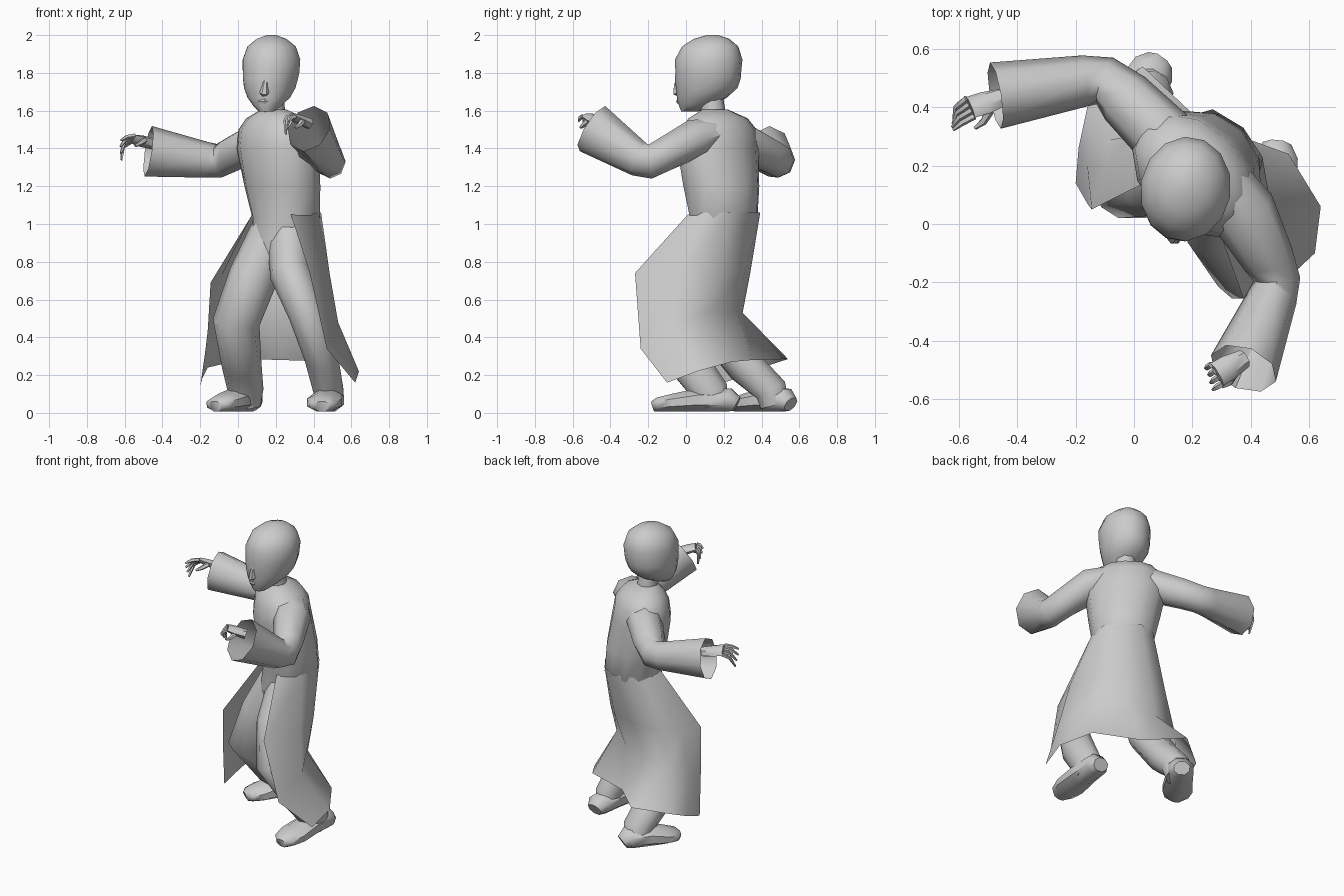
import bpy, bmesh, math
from mathutils import Vector as V

Z, Y = V((0, 0, 1)), V((0, 1, 0))


def finish(name, bm, angle=50):
    bmesh.ops.recalc_face_normals(bm, faces=bm.faces)
    me = bpy.data.meshes.new(name)
    bm.to_mesh(me)
    bm.free()
    ob = bpy.data.objects.new(name, me)
    bpy.context.collection.objects.link(ob)
    bpy.ops.object.select_all(action='DESELECT')
    ob.select_set(True)
    bpy.context.view_layer.objects.active = ob
    bpy.ops.object.shade_smooth_by_angle(angle=math.radians(angle))
    return ob


def loft(bm, rings, closed=True, caps=(True, True)):
    """Skin a list of point rings with quads."""
    rows = [[bm.verts.new(p) for p in r] for r in rings]
    n = len(rows[0])
    for a, b in zip(rows, rows[1:]):
        for i in range(n if closed else n - 1):
            j = (i + 1) % n
            bm.faces.new((a[i], a[j], b[j], b[i]))
    for row, cap in ((rows[0], caps[0]), (rows[-1], caps[1])):
        if cap and closed:
            bm.faces.new(row)


def tube(bm, path, n=8, up=Z, caps=(True, True), rot=0.0):
    """Path entries: x, y, z, half width, half height."""
    pts = [V(p[:3]) for p in path]
    rings = []
    for i, p in enumerate(path):
        t = V((0, 0, 0))
        if i:
            t += (pts[i] - pts[i - 1]).normalized()
        if i < len(pts) - 1:
            t += (pts[i + 1] - pts[i]).normalized()
        side = t.cross(up).normalized()
        u = side.cross(t).normalized()
        rings.append([pts[i] + side * p[3] * math.cos(a) + u * p[4] * math.sin(a)
                      for a in (2 * math.pi * (k + rot) / n for k in range(n))])
    loft(bm, rings, True, caps)


def stack(bm, rows, turn, n=12):
    """Horizontal ellipses: z, centre x, centre y, half width, half depth."""
    c, s = math.cos(turn), math.sin(turn)
    rings = []
    for z, x, y, a, b in rows:
        ring = []
        for k in range(n):
            q = 2 * math.pi * k / n
            px, py = a * math.cos(q), b * math.sin(q)
            ring.append((x + px * c - py * s, y + px * s + py * c, z))
        rings.append(ring)
    loft(bm, rings)


def part(name, path, **kw):
    bm = bmesh.new()
    tube(bm, path, **kw)
    return finish(name, bm)


# Coat body, turned towards the front left
bm = bmesh.new()
stack(bm, [(.80, .20, .15, .12, .10), (.92, .215, .165, .16, .135), (1.03, .255, .20, .19, .175),
           (1.20, .235, .187, .22, .187), (1.40, .21, .17, .25, .18), (1.50, .205, .172, .235, .165),
           (1.56, .20, .17, .18, .13), (1.605, .19, .155, .075, .065)], math.radians(-45))
finish("coat_body", bm)

# Open coat skirt: strips run from the right front edge round the back to the left front edge
skirt = [
    [(.075, .16, 1.05), (.085, .27, 1.06), (.15, .36, 1.06), (.27, .393, 1.06),
     (.375, .33, 1.06), (.44, .23, 1.06), (.415, .09, 1.06), (.28, .01, 1.05)],
    [(-.145, .05, .69), (-.10, .20, .70), (.0, .30, .72), (.15, .34, .74),
     (.31, .31, .74), (.43, .19, .74), (.485, -.03, .74), (.38, -.27, .74)],
    [(-.16, .07, .42), (-.16, .20, .44), (-.08, .29, .48), (.08, .30, .53),
     (.26, .27, .54), (.44, .11, .53), (.53, -.08, .48), (.47, -.24, .34)],
    [(-.20, .14, .14), (-.19, .26, .18), (-.16, .40, .24), (.03, .54, .285),
     (.23, .35, .28), (.53, .24, .27), (.64, .06, .22), (.62, -.10, .16)]]
bm = bmesh.new()
loft(bm, skirt, closed=False)
finish("coat_skirt", bm, 60)

# Sleeves with open flared cuffs
part("right_sleeve", [(.22, .18, 1.47, .09, .08), (.10, .30, 1.435, .11, .105), (-.03, .43, 1.37, .10, .095),
                      (-.10, .49, 1.335, .085, .09), (-.17, .49, 1.34, .088, .095),
                      (-.475, .44, 1.385, .115, .135)], n=8, caps=(True, False))
part("left_sleeve", [(.28, .16, 1.48, .10, .08), (.375, .04, 1.45, .115, .105), (.46, -.12, 1.365, .09, .09),
                     (.49, -.19, 1.33, .08, .09), (.475, -.25, 1.345, .085, .095),
                     (.375, -.495, 1.505, .12, .14)], n=8, caps=(True, False))

# Trouser legs
part("right_leg", [(.18, .20, .95, .12, .13), (.08, .15, .72, .13, .13), (-.01, .12, .48, .125, .11),
                   (.02, .31, .25, .105, .10), (.04, .45, .12, .095, .09), (.04, .47, .04, .08, .08)], n=10, up=Y)
part("left_leg", [(.27, .15, .95, .12, .13), (.28, .0, .73, .11, .13), (.365, -.15, .53, .10, .11),
                  (.44, -.01, .30, .09, .11), (.48, .13, .11, .08, .10), (.48, .15, .04, .07, .08)], n=10, up=Y)

# Shoes with flat soles
for name, heel, toe in (("right_shoe", V((.085, .555, 0)), V((-.12, .255, 0))),
                        ("left_shoe", V((.49, .27, 0)), V((.445, -.175, 0)))):
    path = []
    for f, w, h in ((0, .05, .04), (.10, .078, .062), (.45, .085, .062), (.75, .095, .048), (.93, .075, .038), (1, .04, .028)):
        p = heel.lerp(toe, f)
        path.append((p.x, p.y, h + .006, w * 1.05, h * 1.08))
    part(name, path, n=8, rot=.5)

# Head and neck
bm = bmesh.new()
stack(bm, [(1.595, .15, .02, .04, .045), (1.625, .155, .05, .075, .088), (1.67, .163, .085, .115, .134),
           (1.72, .168, .110, .138, .164), (1.77, .172, .115, .148, .176), (1.80, .175, .118, .152, .175),
           (1.87, .177, .12, .155, .180), (1.94, .178, .128, .13, .15), (1.98, .178, .135, .08, .095),
           (2.0, .178, .14, .025, .03)], math.radians(-10), 14)
finish("head", bm)
part("neck", [(.19, .15, 1.55, .065, .065), (.18, .13, 1.68, .06, .065)], up=Y)

# Nose and lips
part("nose", [(.147, -.046, 1.76, .012, .010), (.142, -.052, 1.73, .015, .014),
              (.139, -.050, 1.695, .026, .022), (.140, -.03, 1.68, .016, .01)], n=6, up=Y)
part("lips", [(.11, -.030, 1.648, .006, .006), (.14, -.040, 1.650, .012, .014),
              (.172, -.028, 1.648, .006, .006)], n=6)


# Hands: palm, four bent fingers and a thumb
def hand(name, wrist, knuckle, up, bend, reach):
    wrist, knuckle, up = V(wrist), V(knuckle), V(up).normalized()
    d = (knuckle - wrist).normalized()
    side = d.cross(up).normalized()
    bm = bmesh.new()
    mid = wrist.lerp(knuckle, .6)
    tube(bm, [(*wrist, .032, .03), (*mid, .044, .026), (*knuckle, .044, .018)], 6, up)
    for k in range(4):
        base = knuckle + side * (k - 1.5) * .025
        j = base + d * reach * (.5 - .03 * abs(k - 1)) - up * bend * .25 * (1 + k * .3)
        tip = j + d * reach * .4 * (1 - k * .12) - up * bend * (.4 + k * .25)
        tube(bm, [(*base, .012, .013), (*j, .011, .012), (*tip, .006, .006)], 5, up)
    base = mid - side * .03 - up * .01
    j = base - side * .015 + d * .035 - up * .035
    tip = j + d * .035 - up * .025
    tube(bm, [(*base, .017, .017), (*j, .013, .013), (*tip, .007, .007)], 5, up)
    finish(name, bm)


hand("right_hand", (-.43, .44, 1.42), (-.56, .40, 1.45), (-.2, .5, 1), .075, .10)
hand("left_hand", (.38, -.46, 1.53), (.285, -.515, 1.57), (-.2, -.1, 1), .07, .06)
